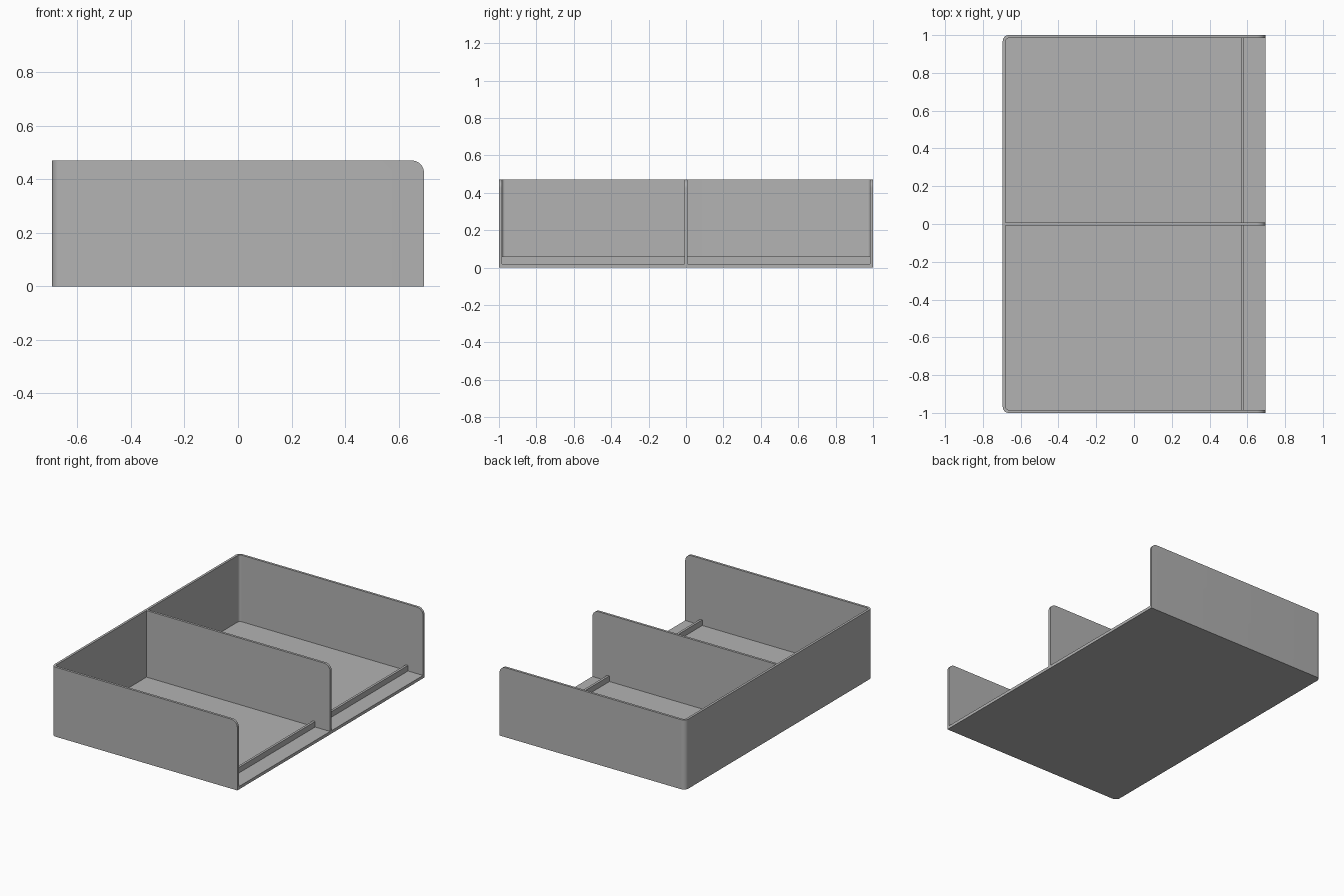
import bpy, bmesh, math

cube = bpy.data.objects.get("Cube")
if cube:
    bpy.data.objects.remove(cube)

X, Y, H = 0.695, 1.0, 0.47       # half length, half width, wall height
WALL, FLOOR = 0.016, 0.02        # thicknesses
R_BACK, R_TOP = 0.032, 0.045     # corner radii

grey = bpy.data.materials.new("plain grey")
grey.use_nodes = True
colour = (0.45, 0.45, 0.45, 1)
grey.diffuse_color = colour
grey.node_tree.nodes["Principled BSDF"].inputs["Base Color"].default_value = colour


def tray_outline(inset, steps=10):
    """Open end at +x, rounded corners at -x."""
    r, y, x = R_BACK - inset, Y - inset, -X + inset
    arc = [(x + r - r * math.sin(a), y - r + r * math.cos(a))
           for a in (math.pi / 2 * i / steps for i in range(steps + 1))]
    half = [(X, y)] + arc
    return half + [(px, -py) for px, py in reversed(half)]


def rectangle(x0, x1, y0, y1):
    return [(x0, y0), (x1, y0), (x1, y1), (x0, y1)]


def extrude_part(name, outline, z0, z1, round_front=False):
    bm = bmesh.new()
    base = bm.faces.new([bm.verts.new((x, y, z0)) for x, y in outline])
    top = bmesh.ops.extrude_face_region(bm, geom=[base])["geom"]
    for v in top:
        if isinstance(v, bmesh.types.BMVert):
            v.co.z = z1
    bmesh.ops.recalc_face_normals(bm, faces=bm.faces)
    if round_front:
        edges = [e for e in bm.edges
                 if all(v.co.x > X - 0.001 and v.co.z > z1 - 0.001 for v in e.verts)]
        bmesh.ops.bevel(bm, geom=edges, offset=R_TOP, segments=10,
                        profile=0.5, affect='EDGES')
    mesh = bpy.data.meshes.new(name)
    bm.to_mesh(mesh)
    bm.free()
    mesh.materials.append(grey)
    obj = bpy.data.objects.new(name, mesh)
    bpy.context.collection.objects.link(obj)
    bpy.ops.object.select_all(action='DESELECT')
    obj.select_set(True)
    bpy.context.view_layer.objects.active = obj
    bpy.ops.object.shade_smooth_by_angle(angle=math.radians(30))
    return obj


# Floor and the three-sided wall around it
extrude_part("floor", tray_outline(WALL), 0, FLOOR)
extrude_part("outer_wall", tray_outline(0) + tray_outline(WALL)[::-1], 0, H, True)

# Central divider
extrude_part("divider", rectangle(-X + WALL, X, -WALL / 2, WALL / 2), FLOOR, H, True)

# Low retaining lip across each bay
for side, name in ((1, "back_lip"), (-1, "front_lip")):
    y0, y1 = sorted((side * WALL / 2, side * (Y - WALL)))
    extrude_part(name, rectangle(0.567, 0.583, y0, y1), FLOOR, 0.058)
